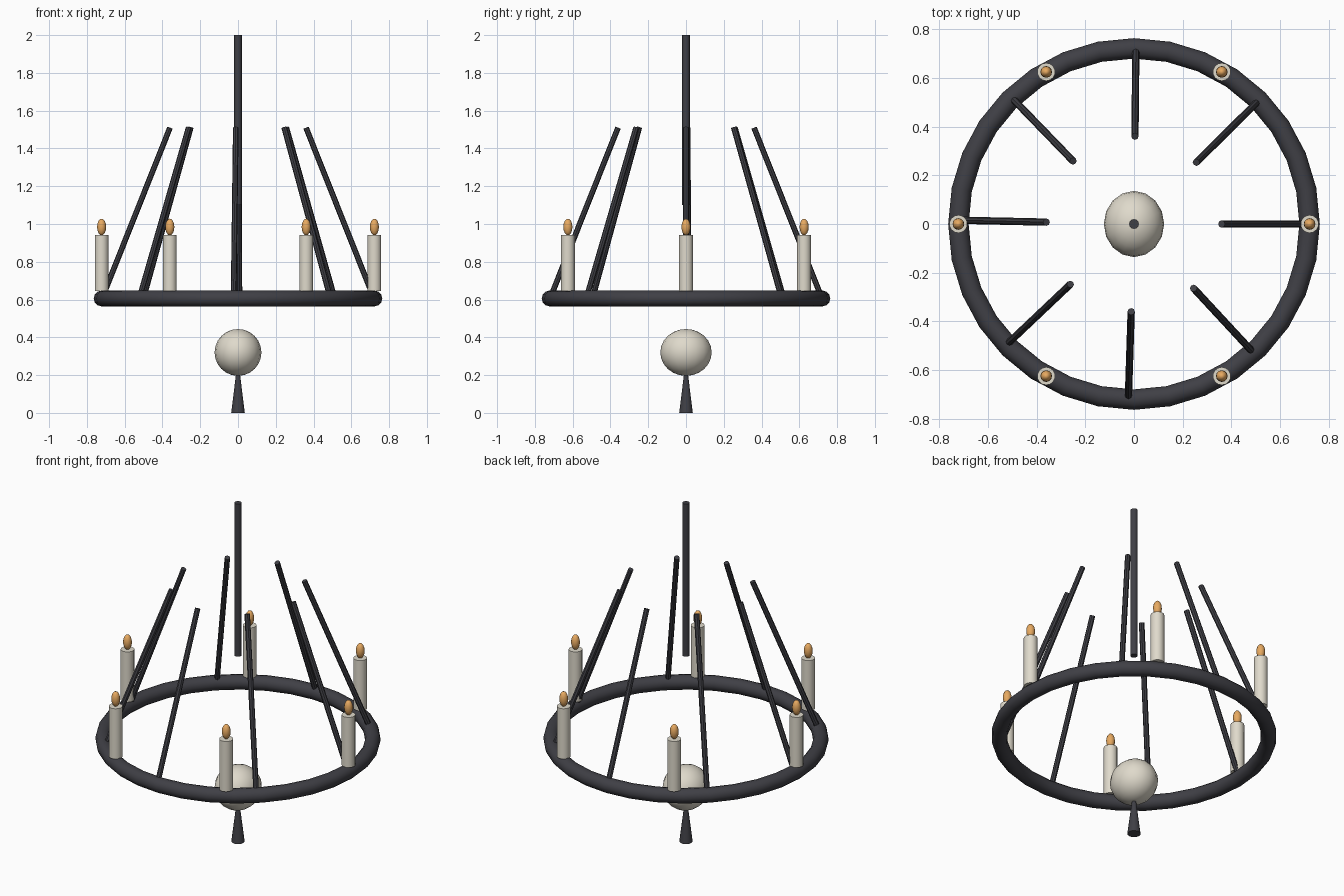
import bpy
from math import sin, cos, pi, radians
from mathutils import Vector

if "Cube" in bpy.data.objects:
    bpy.data.objects.remove(bpy.data.objects["Cube"])


def material(name, rgb):
    m = bpy.data.materials.new(name)
    m.diffuse_color = (*rgb, 1)
    m.use_nodes = True
    m.node_tree.nodes["Principled BSDF"].inputs["Base Color"].default_value = m.diffuse_color
    return m


IRON = material("dark_iron", (0.05, 0.05, 0.06))
CREAM = material("cream", (0.74, 0.70, 0.60))
FLAME = material("flame_orange", (0.80, 0.40, 0.12))


def finish(name, mat):
    ob = bpy.context.object
    ob.name = name
    ob.data.materials.append(mat)
    bpy.ops.object.shade_smooth_by_angle(angle=radians(40))
    return ob


def rod(name, a, b, r1, r2, sides, mat):
    """Tapered or straight round bar from point a to point b."""
    a, b = Vector(a), Vector(b)
    d = b - a
    bpy.ops.mesh.primitive_cone_add(vertices=sides, radius1=r1, radius2=r2,
                                    depth=d.length, location=(a + b) / 2,
                                    rotation=d.to_track_quat('Z', 'Y').to_euler())
    return finish(name, mat)


def ellipsoid(name, centre, radii, segments, rings, mat):
    bpy.ops.mesh.primitive_uv_sphere_add(segments=segments, ring_count=rings,
                                         radius=1, location=centre)
    bpy.context.object.scale = radii
    bpy.ops.object.transform_apply(location=False, rotation=False, scale=True)
    return finish(name, mat)


R, RING_Z = 0.722, 0.606

# Main hoop
bpy.ops.mesh.primitive_torus_add(major_radius=R, minor_radius=0.042,
                                 major_segments=32, minor_segments=12,
                                 location=(0, 0, RING_Z))
finish("hoop", IRON)

# Hanging rod
rod("hanging_rod", (0, 0, 1.1), (0, 0, 2.0), 0.02, 0.02, 12, IRON)

# Leaning arms, stepped by slightly under an eighth turn
for i in range(8):
    a = i * 0.78
    rod(f"arm_{i + 1}", (0.72 * cos(a), 0.72 * sin(a), RING_Z),
        (0.36 * cos(a), 0.36 * sin(a), 1.51), 0.015, 0.015, 8, IRON)

# Candles and flames
for i in range(6):
    a = i * pi / 3
    x, y = R * cos(a), R * sin(a)
    rod(f"candle_{i + 1}", (x, y, 0.645), (x, y, 0.942), 0.037, 0.037, 14, CREAM)
    ellipsoid(f"flame_{i + 1}", (x, y, 0.984), (0.024, 0.024, 0.044), 12, 8, FLAME)

# Globe and pendant finial
ellipsoid("globe", (0, 0, 0.32), (0.124, 0.136, 0.124), 16, 12, CREAM)
rod("finial", (0, 0, 0), (0, 0, 0.21), 0.036, 0.01, 12, IRON)
